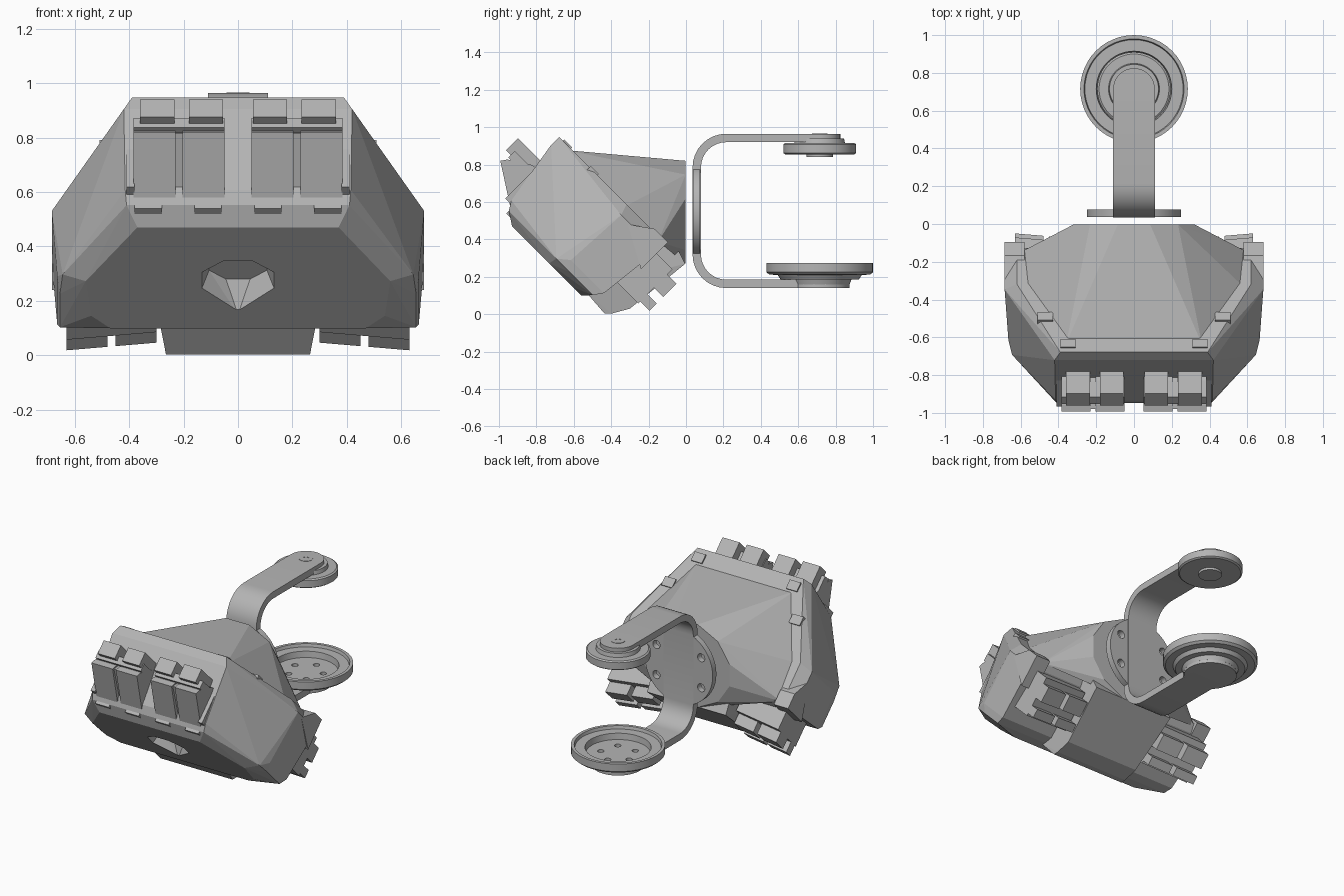
import bpy, bmesh, math
from mathutils import Vector

old = bpy.data.objects.get("Cube")
if old:
    bpy.data.objects.remove(old, do_unlink=True)

GREY = (0.46, 0.46, 0.46, 1)
mat = bpy.data.materials.new("light grey")
mat.use_nodes = True
mat.diffuse_color = GREY
mat.node_tree.nodes["Principled BSDF"].inputs["Base Color"].default_value = GREY
H = math.sqrt(0.5)


def tilt(x, p, n):
    """Tilted head frame: p runs up the head, n points out of its face."""
    return Vector((x, -H * (p + n), H * (p - n)))


def select(ob):
    bpy.ops.object.select_all(action='DESELECT')
    ob.select_set(True)
    bpy.context.view_layer.objects.active = ob


def smooth(ob):
    select(ob)
    bpy.ops.object.shade_smooth_by_angle(angle=math.radians(30))


def finish(name, bm):
    bmesh.ops.recalc_face_normals(bm, faces=bm.faces)
    me = bpy.data.meshes.new(name)
    bm.to_mesh(me)
    bm.free()
    me.materials.append(mat)
    ob = bpy.data.objects.new(name, me)
    bpy.context.collection.objects.link(ob)
    return ob


def hull(name, points, mirror=True):
    """Faceted convex solid, optionally mirrored in x."""
    bm = bmesh.new()
    for v in points:
        bm.verts.new(v)
        if mirror:
            bm.verts.new((-v[0], v[1], v[2]))
    res = bmesh.ops.convex_hull(bm, input=bm.verts)
    junk = [g for g in res["geom_interior"] + res["geom_unused"]
            if isinstance(g, bmesh.types.BMVert)]
    bmesh.ops.delete(bm, geom=list(set(junk)), context='VERTS')
    bmesh.ops.dissolve_limit(bm, angle_limit=0.02, verts=bm.verts, edges=bm.edges)
    return finish(name, bm)


def prism(name, x, section, lean=0.0):
    """(p, n) section swept between two x values; lean drops the outer end."""
    return hull(name, [tilt(a, p - lean * (abs(a) - 0.3), n) for a in x for p, n in section], False)


def block(name, x, p, n, lean=0.0):
    return prism(name, x, [(b, c) for b in p for c in n], lean)


def lathe(name, centre, profile, axis='Z', steps=48):
    """Turn an (r, height) profile and cap both of its ends."""
    bm = bmesh.new()
    rings = []
    for r, h in profile:
        ring = []
        for i in range(steps):
            a = math.tau * i / steps
            x, y = r * math.cos(a), r * math.sin(a)
            co = Vector((x, y, h) if axis == 'Z' else (x, h, y))
            ring.append(bm.verts.new(co + Vector(centre)))
        rings.append(ring)
    for a, b in zip(rings, rings[1:]):
        for i in range(steps):
            j = (i + 1) % steps
            bm.faces.new((a[i], a[j], b[j], b[i]))
    bm.faces.new(rings[0])
    bm.faces.new(rings[-1])
    ob = finish(name, bm)
    smooth(ob)
    return ob


def pin(name, centre, r, a, b, axis='Z', steps=16):
    return lathe(name, centre, [(r, a), (r, b)], axis, steps)


def cut(ob, cutters):
    for c in cutters:
        m = ob.modifiers.new("cut", 'BOOLEAN')
        m.operation = 'DIFFERENCE'
        m.solver = 'EXACT'
        m.object = c
        select(ob)
        bpy.ops.object.modifier_apply(modifier=m.name)
        bpy.data.objects.remove(c, do_unlink=True)


# Head shell: faceted slab with a rounded, chamfered face
rings = {
    0.325: [(0.37, 0.99), (0.56, 0.71), (0.54, 0.53), (0.47, 0.465)],
    0.28: [(0.41, 1.06), (0.56, 0.82), (0.645, 0.7), (0.655, 0.6), (0.655, 0.425)],
    0.23: [(0.415, 1.09), (0.665, 0.64), (0.665, 0.39)],
    -0.13: [(0.42, 1.15), (0.685, 0.62), (0.685, 0.35)],
    -0.19: [(0.39, 1.15), (0.62, 0.64), (0.62, 0.37)],
}
shell = hull("head_shell", [tilt(x, p, n) for n, ring in rings.items() for x, p in ring])

# Sensor recess with a pointed lower rim
recess = []
for i in range(8):
    a = math.tau * (i + 0.5) / 8
    for r, n in ((0.155, 0.36), (0.115, 0.24)):
        recess.append(tilt(r * math.cos(a), 0.715 + 0.75 * r * math.sin(a), n))
recess.append(tilt(0, 0.55, 0.34))
cut(shell, [hull("recess_cutter", recess, False)])

# Back housing tapering to a rounded mount face
back = [tilt(x, p, -0.17) for x, p in ((0.36, 1.07), (0.58, 0.64), (0.6, 0.38))]
for i in range(6):
    a = math.pi * (i + 0.5) / 6
    back.append((0.33 * math.sin(a), -0.002, 0.545 + 0.285 * math.cos(a)))
hull("back_housing", back)

# Keel continuing the face downwards
keel = [(-0.545, 0.13), (-0.435, 0.003), (-0.4, 0.003), (-0.3, 0.03), (-0.004, 0.27),
        (-0.15, 0.55), (-0.54, 0.4)]
hull("keel", [(0.265 if z < 0.1 else 0.29, y, z) for y, z in keel])

for s, side in ((1, "left"), (-1, "right")):
    # Small lips on the back corners and tabs on the face band
    for i, (x, p) in enumerate(((0.47, 0.9), (0.35, 1.1))):
        block(f"{side}_back_lip_{i}", (s * (x - 0.04), s * (x + 0.04)),
              (p - 0.04, p + 0.02), (-0.2, -0.12))
    for i, x in enumerate((0.11, 0.33)):
        block(f"{side}_face_tab_{i}", (s * (x - 0.05), s * (x + 0.05)),
              (1.01, 1.06), (0.24, 0.298))

    # Upper sockets: upright split panel, a bar and two plugs behind its top edge
    x0, x1, xm = 0.05, 0.385, 0.217
    for i, (a, b) in enumerate(((x0, xm - 0.012), (xm + 0.012, x1))):
        prism(f"{side}_top_panel_{i}", (s * a, s * b),
              [(1.282, 0.122), (1.26, 0.09), (1.06, 0.265), (1.06, 0.0), (1.15, 0.02)])
        block(f"{side}_top_plug_{i}", (s * (a + 0.005), s * (b - 0.025)), (1.1, 1.3), (-0.03, 0.06))
    prism(f"{side}_top_panel_core", (s * x0, s * x1),
          [(1.27, 0.115), (1.23, 0.07), (1.06, 0.235), (1.06, 0.0)])
    block(f"{side}_top_bar", (s * x0, s * x1), (1.15, 1.265), (0.03, 0.08))
    block(f"{side}_top_cheek", (s * 0.38, s * 0.41), (1.0, 1.12), (-0.1, 0.245))

    # Lower sockets with two plugs each, leaning outward
    block(f"{side}_lower_socket", (s * 0.3, s * 0.63), (0.26, 0.46), (-0.12, 0.14), lean=0.12)
    prism(f"{side}_lower_wing", (s * 0.58, s * 0.685),
          [(0.34, -0.205), (0.44, -0.205), (0.56, -0.12), (0.34, 0.0)])
    for i, (a, b) in enumerate(((0.3, 0.45), (0.48, 0.63))):
        block(f"{side}_lower_plug_{i}", (s * a, s * b), (0.19, 0.3), (-0.08, 0.02), lean=0.12)
        block(f"{side}_lower_latch_{i}", (s * a, s * b), (0.19, 0.3), (0.07, 0.125), lean=0.12)

# Bracket strip: constant thickness C profile
BY, ZT, ZB, R, T, HY = 0.035, 0.965, 0.14, 0.18, 0.045, 0.715


def c_path(off):
    pts = [(HY, ZT - off)]
    for cz, start in ((ZT - R, 90), (ZB + R, 180)):
        for i in range(9):
            a = math.radians(start + 90 * i / 8)
            pts.append((BY + R + (R - off) * math.cos(a), cz + (R - off) * math.sin(a)))
    return pts + [(HY, ZB + off)]


bm = bmesh.new()
rows = [[bm.verts.new((x, *pt)) for x, pt in ((-0.11, o), (0.11, o), (0.11, q), (-0.11, q))]
        for o, q in zip(c_path(0), c_path(T))]
for a, b in zip(rows, rows[1:]):
    for i in range(4):
        j = (i + 1) % 4
        bm.faces.new((a[i], a[j], b[j], b[i]))
bm.faces.new(rows[0])
bm.faces.new(rows[-1])
smooth(finish("bracket", bm))

# Rounded arm ends and the flange with screw holes
pin("upper_arm_end", (0, HY, 0), 0.11, ZT - T, ZT, steps=32)
pin("lower_arm_end", (0, HY, 0), 0.16, ZB, ZB + T, steps=32)
flange = pin("mount_flange", (0, 0, 0.55), 0.25, BY + 0.002, BY + T - 0.004, 'Y', 48)
cut(flange, [pin("screw_cutter", (sx * 0.165, 0, 0.55 + sz * 0.1), 0.027, 0, 0.2, 'Y')
             for sx in (-1, 1) for sz in (-1, 1)])
smooth(flange)

# Upper pivot disc with hub and bolt ring
lathe("upper_disc", (0, HY, 0), [(0.07, 0.84), (0.07, 0.855), (0.185, 0.855), (0.195, 0.862),
      (0.195, 0.908), (0.185, 0.915), (0.135, 0.915), (0.13, 0.94)])
lathe("upper_bolt", (0, HY, 0), [(0.02, 0.95), (0.02, 0.967), (0.042, 0.967), (0.042, 0.95)], steps=24)

# Lower dish with stepped underside and bolt holes
dish = lathe("lower_dish", (0, HY, 0), [(0.16, 0.16), (0.17, 0.187), (0.21, 0.187),
             (0.225, 0.21), (0.27, 0.212), (0.285, 0.225), (0.285, 0.275), (0.265, 0.275),
             (0.26, 0.255), (0.2, 0.255), (0.195, 0.215)])
holes = []
for i in range(5):
    a = math.tau * i / 5 + math.pi / 2
    holes.append(pin("bolt_cutter", (0.11 * math.cos(a), HY + 0.11 * math.sin(a), 0), 0.02, 0.19, 0.3))
cut(dish, holes)
smooth(dish)
